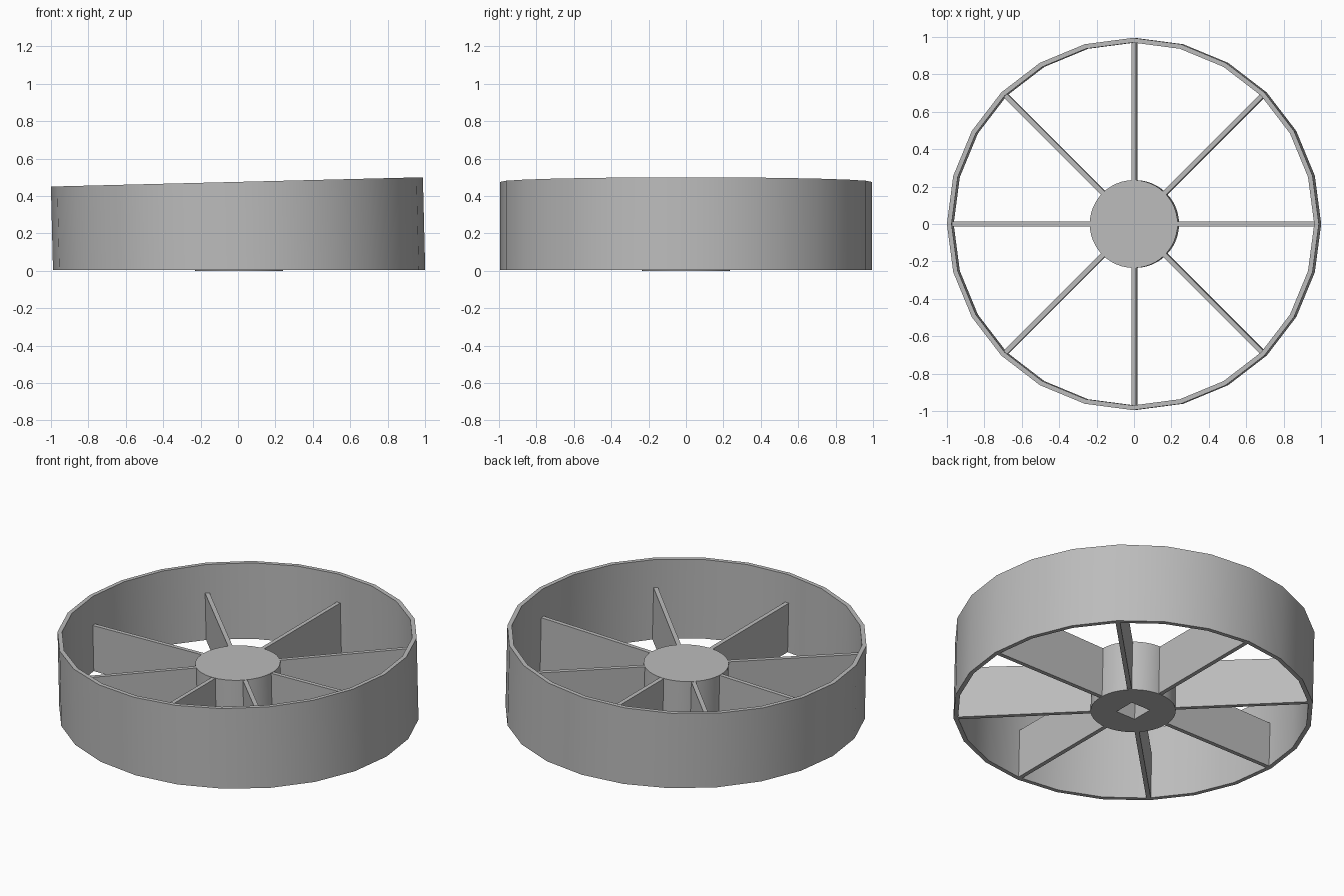
import bpy
import bmesh
from math import cos, sin, tau, radians
from mathutils import Matrix, Vector

cube = bpy.data.objects.get("Cube")
if cube:
    bpy.data.objects.remove(cube, do_unlink=True)

TILT = 0.025        # slope of the wheel's top and lean of its axis
RIM_HEIGHT = 0.475
HUB_HEIGHT = 0.305
HUB_RADIUS = 0.235
RIM_OUTER, RIM_INNER = 0.995, 0.97

grey = bpy.data.materials.new("plain grey")
grey.use_nodes = True
colour = (0.5, 0.5, 0.5, 1)
grey.diffuse_color = colour
grey.node_tree.nodes["Principled BSDF"].inputs["Base Color"].default_value = colour


def lean(bm):
    """Slope the top faces and lean the upright walls to match."""
    for v in bm.verts:
        if v.co.z > 0.1:
            v.co.z += TILT * v.co.x
        v.co.x += TILT * (RIM_HEIGHT / 2 - v.co.z)


def finish(name, bm, smooth=False):
    lean(bm)
    bmesh.ops.recalc_face_normals(bm, faces=bm.faces)
    mesh = bpy.data.meshes.new(name)
    bm.to_mesh(mesh)
    bm.free()
    mesh.materials.append(grey)
    obj = bpy.data.objects.new(name, mesh)
    bpy.context.collection.objects.link(obj)
    bpy.ops.object.select_all(action="DESELECT")
    obj.select_set(True)
    bpy.context.view_layer.objects.active = obj
    if smooth:
        bpy.ops.object.shade_smooth_by_angle(angle=radians(30))
    return obj


def add_box(bm, low, high, turn=0):
    low, high = Vector(low), Vector(high)
    matrix = (Matrix.Rotation(turn, 4, "Z") @ Matrix.Translation((low + high) / 2)
              @ Matrix.Diagonal((*(high - low), 1)))
    bmesh.ops.create_cube(bm, size=1, matrix=matrix)


# Rim: a thin 24-sided band, open at both ends
bm = bmesh.new()
sides = 24
profile = [(RIM_OUTER, 0.003), (RIM_OUTER, RIM_HEIGHT),
           (RIM_INNER, RIM_HEIGHT), (RIM_INNER, 0.003)]
rings = [[bm.verts.new((r * cos(tau * i / sides), r * sin(tau * i / sides), z))
          for r, z in profile] for i in range(sides)]
for i, ring in enumerate(rings):
    after = rings[(i + 1) % sides]
    for j in range(len(profile)):
        k = (j + 1) % len(profile)
        bm.faces.new((ring[j], after[j], after[k], ring[k]))
finish("rim", bm, smooth=True)

# Eight flat upright spokes
for i in range(8):
    bm = bmesh.new()
    add_box(bm, (HUB_RADIUS - 0.02, -0.0125, 0.003),
            (RIM_INNER + 0.008, 0.0125, HUB_HEIGHT - 0.002), tau * i / 8)
    finish(f"spoke_{i + 1}", bm)

# Hub: a round boss with a square blind socket underneath
bm = bmesh.new()
bmesh.ops.create_cone(bm, cap_ends=True, segments=48, radius1=HUB_RADIUS,
                      radius2=HUB_RADIUS, depth=HUB_HEIGHT,
                      matrix=Matrix.Translation((0, 0, HUB_HEIGHT / 2)))
hub = finish("hub", bm)

bm = bmesh.new()
add_box(bm, (-0.065, -0.065, -0.1), (0.065, 0.065, 0.25))
cutter = finish("socket_cutter", bm)
cutter.hide_render = True

bpy.context.view_layer.objects.active = hub
cutter.select_set(False)
hub.select_set(True)
cut = hub.modifiers.new("socket", "BOOLEAN")
cut.operation = "DIFFERENCE"
cut.solver = "EXACT"
cut.object = cutter
bpy.ops.object.modifier_apply(modifier=cut.name)
bpy.data.objects.remove(cutter, do_unlink=True)
bpy.ops.object.shade_smooth_by_angle(angle=radians(30))
